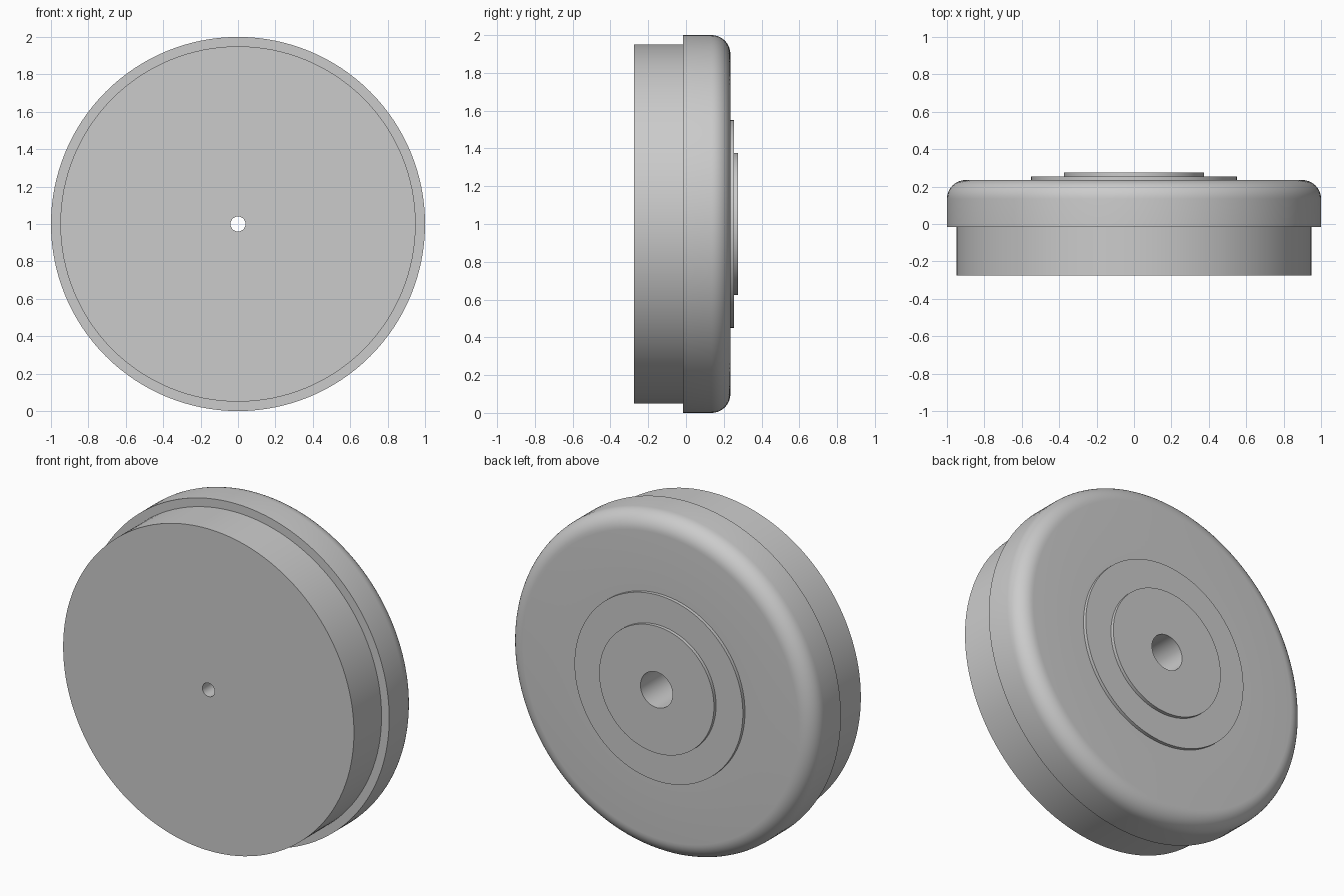
import bpy, bmesh, math
from mathutils import Matrix

cube = bpy.data.objects.get("Cube")
if cube:
    bpy.data.objects.remove(cube, do_unlink=True)

SEGMENTS = 128
CENTRE_Z = 1.0

grey = bpy.data.materials.new("plain grey")
grey.use_nodes = True
colour = (0.6, 0.6, 0.6, 1)
grey.diffuse_color = colour
grey.node_tree.nodes["Principled BSDF"].inputs["Base Color"].default_value = colour


def fillet(radius, y, size, steps=10):
    """Rounded outer corner, from the rim to the back face."""
    angles = [math.pi / 2 * i / steps for i in range(steps + 1)]
    return [(radius - size + size * math.cos(a), y - size + size * math.sin(a))
            for a in angles]


def lathe(name, profile):
    """Revolve a closed (radius, y) profile about the front-to-back axis."""
    bm = bmesh.new()
    verts = [bm.verts.new((r, y, 0)) for r, y in profile]
    edges = [bm.edges.new((v, verts[(i + 1) % len(verts)])) for i, v in enumerate(verts)]
    bmesh.ops.spin(bm, geom=verts + edges, cent=(0, 0, 0), axis=(0, 1, 0),
                   angle=math.tau, steps=SEGMENTS, use_merge=True)
    bmesh.ops.remove_doubles(bm, verts=bm.verts, dist=1e-5)
    bmesh.ops.recalc_face_normals(bm, faces=bm.faces)
    bmesh.ops.transform(bm, matrix=Matrix.Translation((0, 0, CENTRE_Z)), verts=bm.verts)
    mesh = bpy.data.meshes.new(name)
    bm.to_mesh(mesh)
    bm.free()
    mesh.materials.append(grey)
    obj = bpy.data.objects.new(name, mesh)
    bpy.context.collection.objects.link(obj)
    bpy.ops.object.select_all(action='DESELECT')
    obj.select_set(True)
    bpy.context.view_layer.objects.active = obj
    bpy.ops.object.shade_smooth_by_angle(angle=math.radians(30))
    return obj


# Front drum, wider rounded rim, two raised back steps and a stepped bore
front, rim, back, step, hub = -0.275, -0.017, 0.235, 0.255, 0.275
profile = [(0.04, front), (0.95, front), (0.95, rim), (1.0, rim)]
profile += fillet(1.0, back, 0.1)
profile += [(0.55, back), (0.55, step), (0.375, step), (0.375, hub),
            (0.105, hub), (0.105, rim), (0.04, rim)]
lathe("wheel_body", profile)
